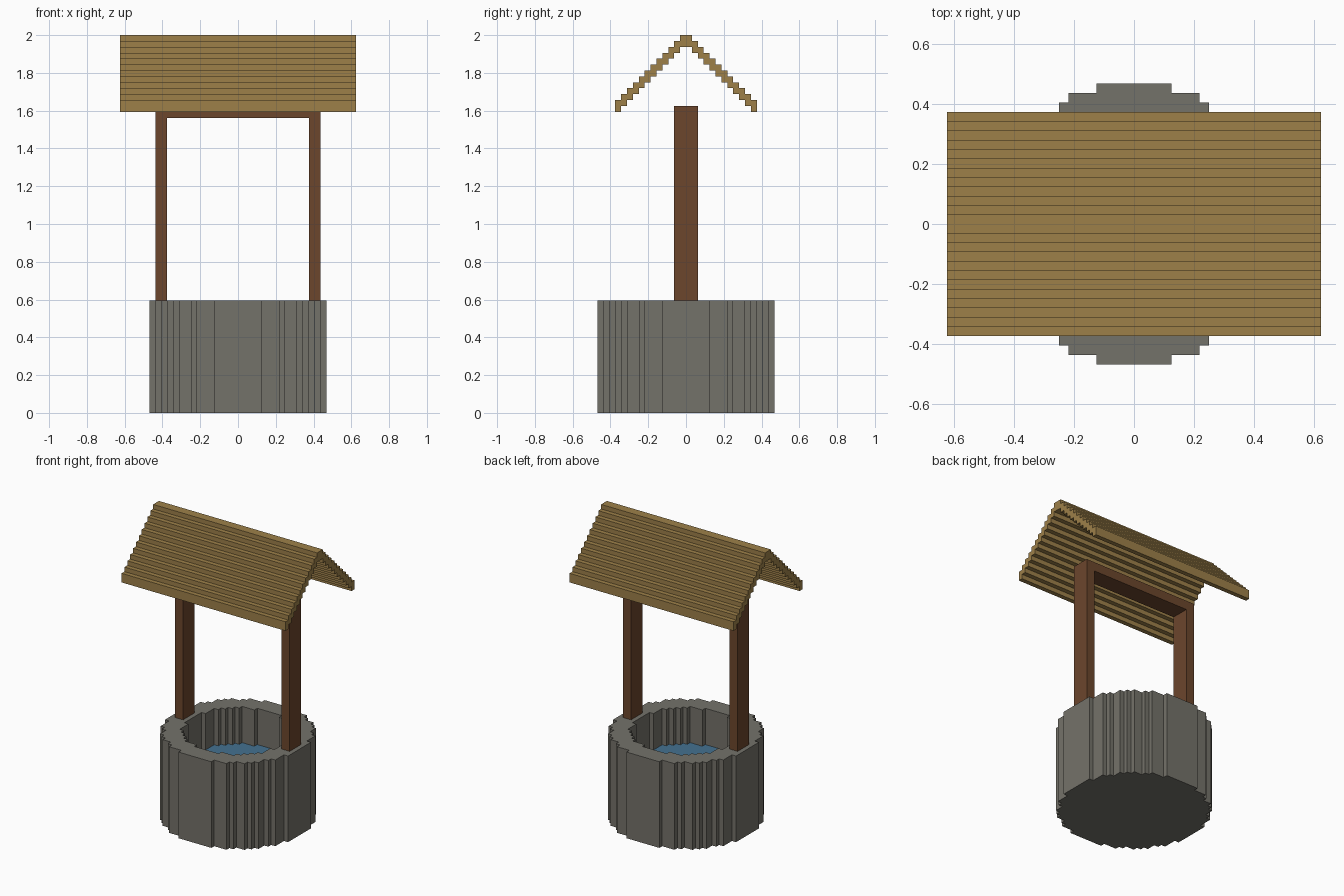
import bpy
import bmesh
from mathutils import Vector

U = 1 / 32  # one block unit

if "Cube" in bpy.data.objects:
    bpy.data.objects.remove(bpy.data.objects["Cube"], do_unlink=True)


def make_material(name, rgb):
    linear = [((c / 255 + 0.055) / 1.055) ** 2.4 for c in rgb] + [1]
    mat = bpy.data.materials.new(name)
    mat.use_nodes = True
    mat.diffuse_color = linear
    mat.node_tree.nodes["Principled BSDF"].inputs["Base Color"].default_value = linear
    return mat


stone = make_material("grey stone", (116, 114, 106))
wood = make_material("brown wood", (108, 70, 44))
thatch = make_material("straw roof", (157, 128, 73))
water_blue = make_material("water blue", (68, 113, 144))


def finish(bm, name, mat):
    bmesh.ops.recalc_face_normals(bm, faces=bm.faces)
    bmesh.ops.scale(bm, vec=(U, U, U), verts=bm.verts)
    mesh = bpy.data.meshes.new(name)
    bm.to_mesh(mesh)
    bm.free()
    mesh.materials.append(mat)
    obj = bpy.data.objects.new(name, mesh)
    bpy.context.collection.objects.link(obj)
    return obj


def extrude(bm, offset):
    result = bmesh.ops.extrude_face_region(bm, geom=bm.faces[:])
    verts = [g for g in result["geom"] if isinstance(g, bmesh.types.BMVert)]
    bmesh.ops.translate(bm, verts=verts, vec=offset)


def blocky_disc(name, mat, inner, outer, z0, z1):
    """Stepped disc or ring made of whole grid cells."""
    bm = bmesh.new()
    corners = ((0, 0), (1, 0), (1, 1), (0, 1))
    for i in range(-outer, outer):
        for j in range(-outer, outer):
            if inner ** 2 < (i + 0.5) ** 2 + (j + 0.5) ** 2 <= outer ** 2:
                bm.faces.new([bm.verts.new((i + a, j + b, z0)) for a, b in corners])
    bmesh.ops.remove_doubles(bm, verts=bm.verts, dist=0.01)
    extrude(bm, (0, 0, z1 - z0))
    return finish(bm, name, mat)


def box(name, mat, low, high):
    low, high = Vector(low), Vector(high)
    bm = bmesh.new()
    bmesh.ops.create_cube(bm, size=1)
    bmesh.ops.scale(bm, vec=high - low, verts=bm.verts)
    bmesh.ops.translate(bm, vec=(low + high) / 2, verts=bm.verts)
    return finish(bm, name, mat)


# Well: ring wall, floor and water
blocky_disc("well_wall", stone, 11, 15, 0, 19)
blocky_disc("well_floor", stone, 0, 11, 0, 1)
blocky_disc("water", water_blue, 0, 11, 1, 11)

# Frame: two posts and a beam between them
box("right_post", wood, (-14, -2, 19), (-12, 2, 52))
box("left_post", wood, (12, -2, 19), (14, 2, 52))
box("cross_beam", wood, (-12, -2, 50), (12, 2, 52))

# Roof: stepped gable profile swept along the ridge
steps = 12
upper, lower = [], []
for k in range(steps):
    upper += [(k, 64 - k), (k + 1, 64 - k)]
    lower += [(k, 62 - k), (k + 1, 62 - k)]
half = upper[1:] + [lower[-1]] + lower[-2:0:-1]
outline = half + [(-y, z) for y, z in reversed(half)]
bm = bmesh.new()
bm.faces.new([bm.verts.new((-20, y, z)) for y, z in outline])
extrude(bm, (40, 0, 0))
finish(bm, "roof", thatch)
